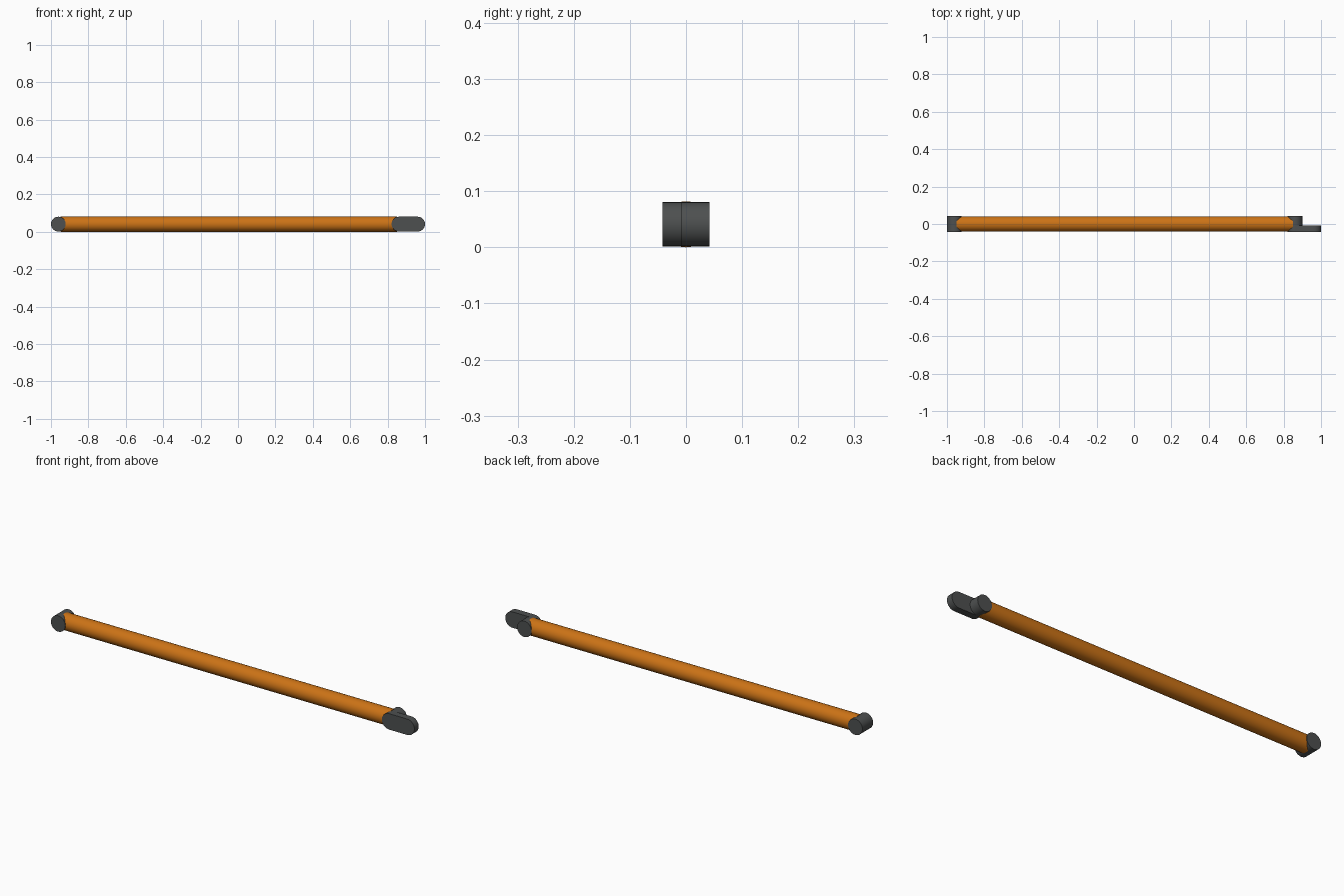
import bpy, bmesh, math

if "Cube" in bpy.data.objects:
    bpy.data.objects.remove(bpy.data.objects["Cube"])

ZC = 0.041          # height of the rod axis
R_ROD, R_PIN = 0.041, 0.0395
HALF_W = 0.042      # half width of the pins in y


def material(name, rgb):
    m = bpy.data.materials.new(name)
    m.diffuse_color = (*rgb, 1)
    m.use_nodes = True
    m.node_tree.nodes["Principled BSDF"].inputs["Base Color"].default_value = m.diffuse_color
    return m


ORANGE = material("orange_paint", (0.6, 0.17, 0.008))
GREY = material("dark_steel", (0.075, 0.08, 0.08))


def extrude_y(name, profile, y0, y1, mat):
    """Solid from an (x, z) outline swept between y0 and y1."""
    bm = bmesh.new()
    face = bm.faces.new([bm.verts.new((x, y0, z)) for x, z in profile])
    new = bmesh.ops.extrude_face_region(bm, geom=[face])["geom"]
    verts = [v for v in new if isinstance(v, bmesh.types.BMVert)]
    bmesh.ops.translate(bm, verts=verts, vec=(0, y1 - y0, 0))
    bmesh.ops.recalc_face_normals(bm, faces=bm.faces)
    return finish(name, bm, mat)


def finish(name, bm, mat):
    me = bpy.data.meshes.new(name)
    bm.to_mesh(me)
    bm.free()
    ob = bpy.data.objects.new(name, me)
    bpy.context.collection.objects.link(ob)
    me.materials.append(mat)
    bpy.ops.object.select_all(action="DESELECT")
    ob.select_set(True)
    bpy.context.view_layer.objects.active = ob
    bpy.ops.object.shade_smooth_by_angle(angle=math.radians(30))
    return ob


def slot(x0, x1, r, n=16):
    """Outline with round ends centred at x0 and x1 (a circle if equal)."""
    pts = []
    for cx, start in ((x1, -math.pi / 2), (x0, math.pi / 2)):
        for i in range(n + (x0 != x1)):
            a = start + math.pi * i / n
            pts.append((cx + r * math.cos(a), ZC + r * math.sin(a)))
    return pts


# Long orange rod along x
L, R = -0.95, 0.85
rod = [(R_ROD * math.cos(2 * math.pi * i / 32), R_ROD * math.sin(2 * math.pi * i / 32)) for i in range(32)]
bm = bmesh.new()
rings = [[bm.verts.new((x, y, ZC + z)) for y, z in rod] for x in (L, R)]
for ring in rings:
    bm.faces.new(ring)
for i in range(32):
    j = (i + 1) % 32
    bm.faces.new((rings[0][i], rings[0][j], rings[1][j], rings[1][i]))
bmesh.ops.recalc_face_normals(bm, faces=bm.faces)
finish("rod", bm, ORANGE)

# Cross pins at both ends
extrude_y("left_pin", slot(-0.9605, -0.9605, R_PIN), -HALF_W, HALF_W, GREY)
extrude_y("right_pin", slot(0.8605, 0.8605, R_PIN), -HALF_W + 0.001, HALF_W, GREY)

# Offset link plate on the front of the right pin
extrude_y("link_plate", slot(0.8605, 0.9605, R_PIN), -HALF_W, -0.008, GREY)
